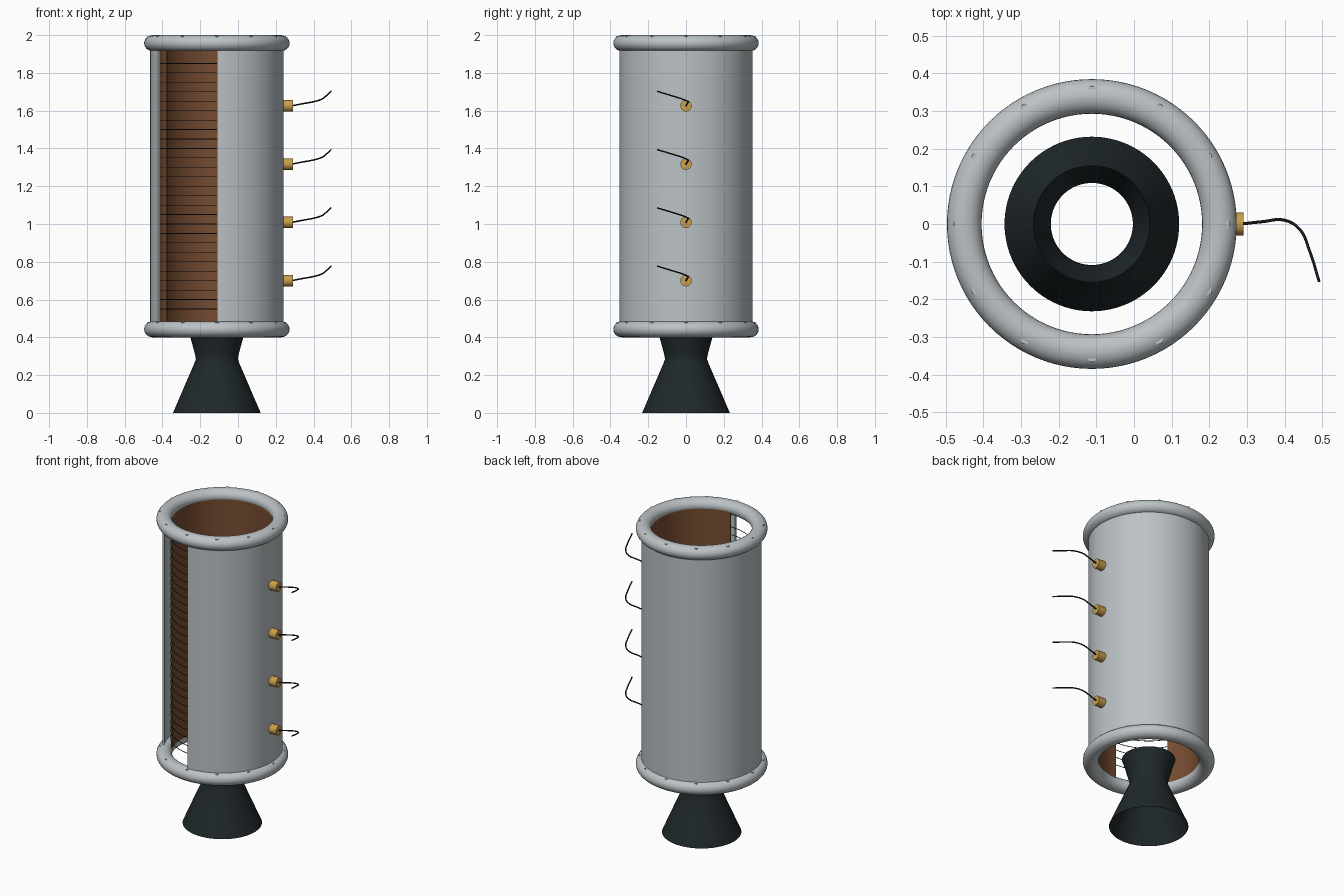
import bpy, bmesh, math
from mathutils import Vector

if "Cube" in bpy.data.objects:
    bpy.data.objects.remove(bpy.data.objects["Cube"])

CX = -0.112  # x of the engine axis


def material(name, color):
    m = bpy.data.materials.new(name)
    m.diffuse_color = (*color, 1)
    m.use_nodes = True
    m.node_tree.nodes["Principled BSDF"].inputs["Base Color"].default_value = m.diffuse_color
    return m


GREY = material("pale_metal", (0.50, 0.54, 0.56))
BROWN = material("copper_brown", (0.19, 0.075, 0.032))
DARK = material("dark_metal", (0.014, 0.021, 0.024))
BRASS = material("brass", (0.58, 0.34, 0.07))
BLACK = material("black_wire", (0.008, 0.01, 0.012))


def finish(ob, mat):
    ob.data.materials.append(mat)
    for o in bpy.context.selected_objects:
        o.select_set(False)
    ob.select_set(True)
    bpy.context.view_layer.objects.active = ob
    bpy.ops.object.shade_smooth_by_angle(angle=math.radians(35))
    return ob


def lathe(name, profile, mat, start=0, sweep=360, segs=96):
    """Turn a closed (radius, z) profile round the engine axis."""
    bm = bmesh.new()
    full = sweep == 360
    rows = []
    for i in range(segs if full else segs + 1):
        a = math.radians(start + sweep * i / segs)
        rows.append([bm.verts.new((r * math.cos(a), r * math.sin(a), z)) for r, z in profile])
    n = len(profile)
    for i in range(segs):
        p, q = rows[i], rows[(i + 1) % len(rows)]
        for j in range(n):
            k = (j + 1) % n
            bm.faces.new((p[j], q[j], q[k], p[k]))
    if not full:
        bm.faces.new(rows[0])
        bm.faces.new(rows[-1])
    bmesh.ops.recalc_face_normals(bm, faces=bm.faces)
    me = bpy.data.meshes.new(name)
    bm.to_mesh(me)
    bm.free()
    ob = bpy.data.objects.new(name, me)
    ob.location.x = CX
    bpy.context.collection.objects.link(ob)
    return finish(ob, mat)


def tube(r0, r1, z0, z1):
    return [(r0, z0), (r1, z0), (r1, z1), (r0, z1)]


def oval(r, z, a, b, n):
    return [(r + a * math.cos(math.tau * i / n), z + b * math.sin(math.tau * i / n)) for i in range(n)]


# Outer casing and separate inner liner, both cut away at the front left
lathe("casing", tube(0.341, 0.353, 0.44, 1.96), GREY, 270, 298, 100)
lathe("liner", tube(0.295, 0.301, 0.44, 1.96), BROWN, 270, 298, 100)

# Thin cooling rings wrapped round the liner, crossing the cutaway
for i in range(27):
    lathe(f"cooling_ring_{i + 1}", oval(0.302, 0.55 + 0.05 * i, 0.002, 0.002, 6), DARK, segs=64)

# End rings with small bolts
for name, z in (("bottom", 0.4425), ("top", 1.9575)):
    lathe(f"{name}_end_ring", oval(0.339, z, 0.046, 0.0425, 24), GREY)
    for i in range(12):
        a = math.tau * i / 12
        bpy.ops.mesh.primitive_cylinder_add(
            vertices=12, radius=0.012, depth=0.03,
            location=(CX + 0.355 * math.cos(a), 0.355 * math.sin(a), z + 0.0235))
        bolt = bpy.context.object
        bolt.name = f"{name}_bolt_{i + 1}"
        finish(bolt, GREY)

# Nozzle: bell, rounded throat and upper cone as a thin open shell
outer = [(0.232, 0), (0.172, 0.14), (0.121, 0.258), (0.111, 0.285), (0.116, 0.312), (0.14, 0.40), (0.156, 0.45)]
lathe("nozzle", outer + [(r - 0.002, z) for r, z in reversed(outer)], DARK)

# Sensor plugs with trailing wires
PATH = [(0.285, 0, 0), (0.34, 0.006, 0.011), (0.40, 0.010, 0.022),
        (0.44, -0.014, 0.034), (0.466, -0.07, 0.052), (0.492, -0.153, 0.077)]
for i in range(4):
    z = 0.70 + 0.3085 * i
    bpy.ops.mesh.primitive_cylinder_add(
        vertices=32, radius=0.03, depth=0.055,
        location=(0.2635, 0, z), rotation=(0, math.pi / 2, 0))
    plug = bpy.context.object
    plug.name = f"sensor_plug_{i + 1}"
    finish(plug, BRASS)

    cu = bpy.data.curves.new(f"sensor_wire_{i + 1}", "CURVE")
    cu.dimensions = "3D"
    cu.bevel_depth = 0.004
    cu.bevel_resolution = 2
    cu.use_fill_caps = True
    sp = cu.splines.new("BEZIER")
    sp.bezier_points.add(len(PATH) - 1)
    for bp, co in zip(sp.bezier_points, PATH):
        bp.co = Vector(co) + Vector((0, 0, z))
        bp.handle_left_type = bp.handle_right_type = "AUTO"
    cu.materials.append(BLACK)
    wire = bpy.data.objects.new(cu.name, cu)
    bpy.context.collection.objects.link(wire)
